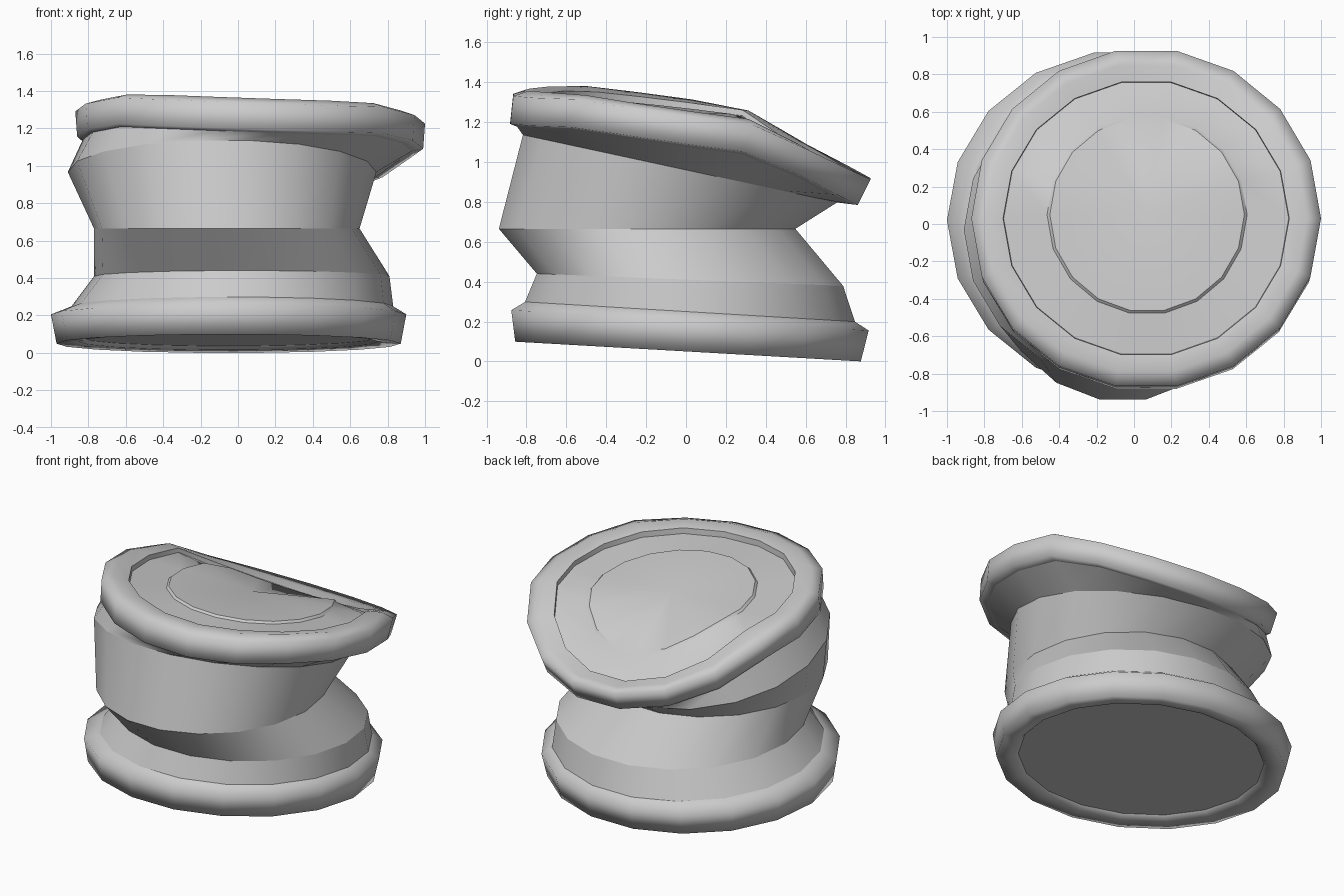
import bpy, bmesh, math

SIDES = 18

old = bpy.data.objects.get("Cube")
if old:
    bpy.data.objects.remove(old)

metal = bpy.data.materials.new("bare grey metal")
metal.use_nodes = True
GREY = (0.6, 0.6, 0.6, 1)
metal.diffuse_color = GREY
metal.node_tree.nodes["Principled BSDF"].inputs["Base Color"].default_value = GREY


def height(x, y, z, slope_x, slope_y, fold=0, dip=0):
    """Tilted plane, bent down along a back crease and slightly at the front."""
    back = max(0, y - 0.05 * x - 0.32)
    front = max(0, -0.55 - y)
    return z + slope_x * x + slope_y * y - fold * back - dip * front


def loft(name, rings, angle, cap_start=False, cap_end=False):
    """Skin rings of (cx, cy, rx, ry, z, slope_x, slope_y, fold, dip)."""
    bm = bmesh.new()
    loops = []
    for cx, cy, rx, ry, *tilt in rings:
        loop = []
        for i in range(SIDES):
            a = math.tau * i / SIDES
            x, y = cx + rx * math.cos(a), cy + ry * math.sin(a)
            loop.append(bm.verts.new((x, y, height(x, y, *tilt))))
        loops.append(loop)
    for low, high in zip(loops, loops[1:]):
        for i in range(SIDES):
            j = (i + 1) % SIDES
            bm.faces.new((low[i], low[j], high[j], high[i]))
    if cap_start:
        bm.faces.new(loops[0][::-1])
    if cap_end:
        cx, cy, rx, ry, *tilt = rings[-1]
        tip = bm.verts.new((cx, cy, height(cx, cy, *tilt)))
        for i in range(SIDES):
            bm.faces.new((loops[-1][i], loops[-1][(i + 1) % SIDES], tip))
    mesh = bpy.data.meshes.new(name)
    bm.to_mesh(mesh)
    bm.free()
    mesh.materials.append(metal)
    obj = bpy.data.objects.new(name, mesh)
    bpy.context.collection.objects.link(obj)
    bpy.ops.object.select_all(action="DESELECT")
    obj.select_set(True)
    bpy.context.view_layer.objects.active = obj
    bpy.ops.object.shade_smooth_by_angle(angle=math.radians(angle))


# Bottom: recessed base panel and rolled rim
LOW = (0, -0.057)
SHOULDER = (-0.03, 0.02, 0.86, 0.84, 0.25, 0, -0.06)
loft("base_panel", [(-0.05, 0.01, 0.78, 0.75, 0.08, *LOW)], 30, cap_start=True)
loft("bottom_rim", [
    (-0.05, 0.01, 0.78, 0.75, 0.08, *LOW),
    (-0.05, 0.01, 0.80, 0.77, 0.06, *LOW),
    (-0.05, 0.01, 0.92, 0.88, 0.05, *LOW),
    (-0.05, 0.02, 0.95, 0.91, 0.207, *LOW),
    SHOULDER,
], 120)

# Crumpled wall: separate bands keep the creases between them sharp
NECK = (0.05, -0.01, 0.88, 0.85, 1.11, -0.035, -0.14, 0.40, 0.15)
wall = [
    SHOULDER,
    (0.02, 0.02, 0.79, 0.78, 0.41, 0, -0.04),
    (-0.06, -0.195, 0.71, 0.755, 0.665, 0, 0),
    (-0.085, -0.03, 0.825, 0.80, 0.96, 0, -0.215),
    NECK,
]
bands = ["wall_foot", "wall_waist", "wall_bulge", "wall_neck"]
for name, low, high in zip(bands, wall, wall[1:]):
    loft(name, [low, high], 60)

# Top: rolled rim bent down at the back
loft("top_rim", [
    NECK,
    (0.065, -0.01, 0.925, 0.885, 1.125, -0.035, -0.14, 0.40, 0.15),
    (0.065, 0.03, 0.935, 0.91, 1.265, -0.035, -0.14, 0.36, 0.15),
    (0.065, 0.03, 0.86, 0.83, 1.29, -0.035, -0.14, 0.46, 0.15),
    (0.065, 0.03, 0.765, 0.74, 1.275, -0.035, -0.13, 0.55, 0.15),
], 120)

# Lid: sunken panel with a slightly raised centre
LID = (-0.035, -0.12, 0.58, 0.15)
loft("lid_panel", [
    (0.065, 0.03, 0.765, 0.74, 1.275, -0.035, -0.13, 0.55, 0.15),
    (0.065, 0.03, 0.762, 0.737, 1.243, *LID),
    (0.07, 0.05, 0.535, 0.535, 1.24, *LID),
    (0.07, 0.05, 0.52, 0.52, 1.254, *LID),
], 38, cap_end=True)
